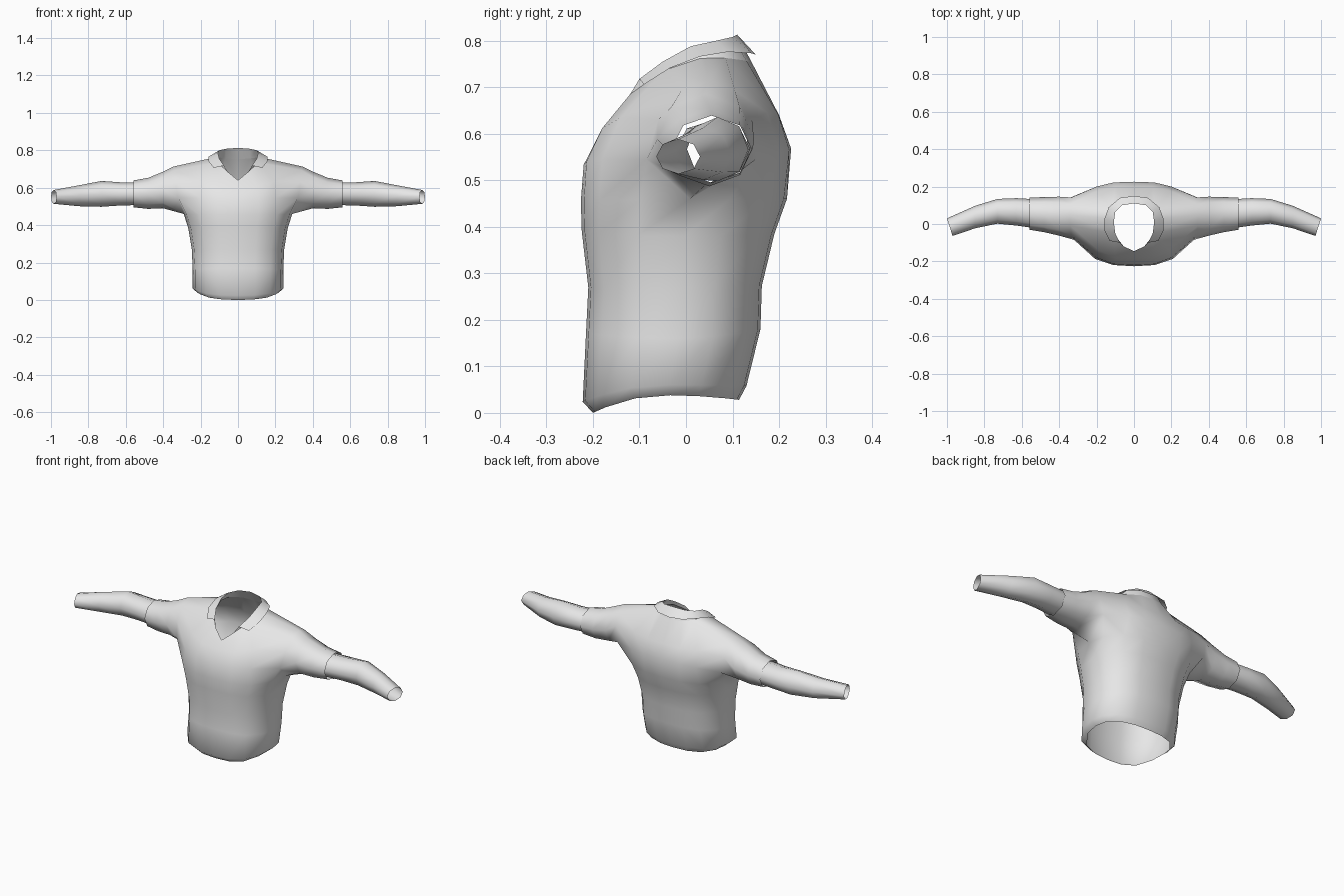
import bpy, bmesh, math
from mathutils import Vector

if "Cube" in bpy.data.objects:
    bpy.data.objects.remove(bpy.data.objects["Cube"])

fabric = bpy.data.materials.new("grey_fabric")
fabric.diffuse_color = (0.8, 0.8, 0.8, 1)
fabric.use_nodes = True
fabric.node_tree.nodes["Principled BSDF"].inputs["Base Color"].default_value = fabric.diffuse_color


def finish(name, bm, ref):
    """Orient the half mesh away from ref, mirror it across x and smooth it."""
    bmesh.ops.recalc_face_normals(bm, faces=bm.faces)
    out = sum(f.calc_area() * f.normal.dot(f.calc_center_median() - Vector(ref))
              for f in bm.faces)
    if out < 0:
        bmesh.ops.reverse_faces(bm, faces=bm.faces)
    me = bpy.data.meshes.new(name)
    bm.to_mesh(me)
    bm.free()
    me.materials.append(fabric)
    ob = bpy.data.objects.new(name, me)
    bpy.context.collection.objects.link(ob)
    mod = ob.modifiers.new("mirror", 'MIRROR')
    mod.use_clip = True
    mod.merge_threshold = 0.001
    for o in bpy.context.selected_objects:
        o.select_set(False)
    ob.select_set(True)
    bpy.context.view_layer.objects.active = ob
    bpy.ops.object.shade_smooth_by_angle(angle=math.radians(60))


def row(bm, pts):
    return [bm.verts.new(p) for p in pts]


def bridge(bm, a, b, closed=False):
    n = len(a)
    for i in range(n if closed else n - 1):
        j = (i + 1) % n
        bm.faces.new((a[i], a[j], b[j], b[i]))


def sleeve_ring(bm, x, cy, ry, cz, rz, slant=0.0):
    """Eight-sided ring, starting at the bottom and going round by the front."""
    pts = []
    for i in range(8):
        a = i * math.pi / 4
        dy = -ry * math.sin(a)
        pts.append((x + slant * dy, cy + dy, cz - rz * math.cos(a)))
    return row(bm, pts)


# Shirt body: lower torso rings, front centre round the side to back centre
SHAPE = [(0, -1), (.38, -.97), (.72, -.82), (.95, -.42), (1, .06),
         (.95, .45), (.72, .82), (.38, .97), (0, 1)]
# half width, front y, back y, then z at front, side and back
TORSO = [(.215, -.200, .114, .000, .038, .028),
         (.242, -.222, .130, .024, .060, .058),
         (.242, -.215, .160, .170, .160, .180),
         (.247, -.210, .163, .270, .270, .273),
         (.265, -.224, .190, .390, .380, .385),
         (.290, -.226, .217, .455, .460, .460)]
bm = bmesh.new()
prev = None
for w, yf, yb, zf, zs, zb in TORSO:
    pts = []
    for u, v in SHAPE:
        z_end = zf if v < 0 else zb
        pts.append((w * u, (yf + yb) / 2 + (yb - yf) / 2 * v,
                    zs + (z_end - zs) * v * v))
    ring = row(bm, pts)
    if prev:
        bridge(bm, prev, ring)
    prev = ring
chest = prev

# Chest and back panels up to the neckline, each running centre to armhole
FRONT = [[(0, -.220, .533), (.11, -.214, .540), (.20, -.180, .545), (.32, -.085, .545)],
         [(0, -.178, .602), (.10, -.180, .612), (.19, -.140, .635), (.335, -.06, .630)],
         [(0, -.145, .640), (.055, -.12, .685), (.11, -.05, .735), (.34, -.01, .693)]]
BACK = [[(0, .226, .568), (.11, .222, .565), (.20, .200, .560), (.32, .150, .545)],
        [(0, .200, .640), (.10, .198, .642), (.20, .175, .645), (.335, .142, .630)],
        [(0, .142, .752), (.065, .130, .757), (.115, .085, .763), (.34, .105, .693)]]


def panel(start, rows):
    made = []
    below = start
    for pts in rows:
        cur = row(bm, pts)
        bridge(bm, below, cur)
        made.append(cur)
        below = cur
    return made


front = panel(chest[:4], FRONT)
back = panel(chest[:4:-1], BACK)
armpit = chest[4]
NECK_SIDE = (.125, .03, .762)
neck_side, arm_top = row(bm, [NECK_SIDE, (.345, .048, .713)])
for p, c in ((front, chest[3]), (back, chest[5])):
    bm.faces.new((c, armpit, p[0][3]))
    bm.faces.new((p[2][2], p[2][3], arm_top, neck_side))

# Short upper sleeve growing from the armhole
prev = [armpit] + [r[3] for r in front] + [arm_top] + [r[3] for r in back[::-1]]
for args in [(.40, .042, .104, .588, .098), (.48, .050, .094, .570, .083),
             (.558, .055, .086, .567, .072)]:
    ring = sleeve_ring(bm, *args)
    bridge(bm, prev, ring, True)
    prev = ring
finish("shirt_body", bm, (0, 0, .4))

# Long sleeve emerging from the upper sleeve, bending to the front
bm = bmesh.new()
prev = None
for args in [(.540, .056, .077, .568, .061), (.63, .065, .073, .567, .062),
             (.73, .068, .066, .567, .069), (.85, .037, .060, .557, .056),
             (.985, -.017, .047, .551, .037, .32)]:
    ring = sleeve_ring(bm, *args)
    if prev:
        bridge(bm, prev, ring, True)
    prev = ring
finish("long_sleeve", bm, (.75, .04, .56))

# Collar: inner stand from the neckline, folded outward into a flap
neckline = [*BACK[2][:3], NECK_SIDE, FRONT[2][2], FRONT[2][1]]
fold = [(0, .110, .813), (.065, .100, .808), (.100, .065, .800),
        (.108, .010, .788), (.100, -.050, .755), (.075, -.100, .718)]
flap = [(0, .150, .770), (.075, .140, .773), (.135, .090, .776),
        (.157, .030, .766), (.157, -.035, .741), (.130, -.090, .706)]
bm = bmesh.new()
rows = [row(bm, r) for r in (neckline, fold, flap)]
bridge(bm, rows[0], rows[1])
bridge(bm, rows[1], rows[2])
finish("collar", bm, (0, 0, -5))
